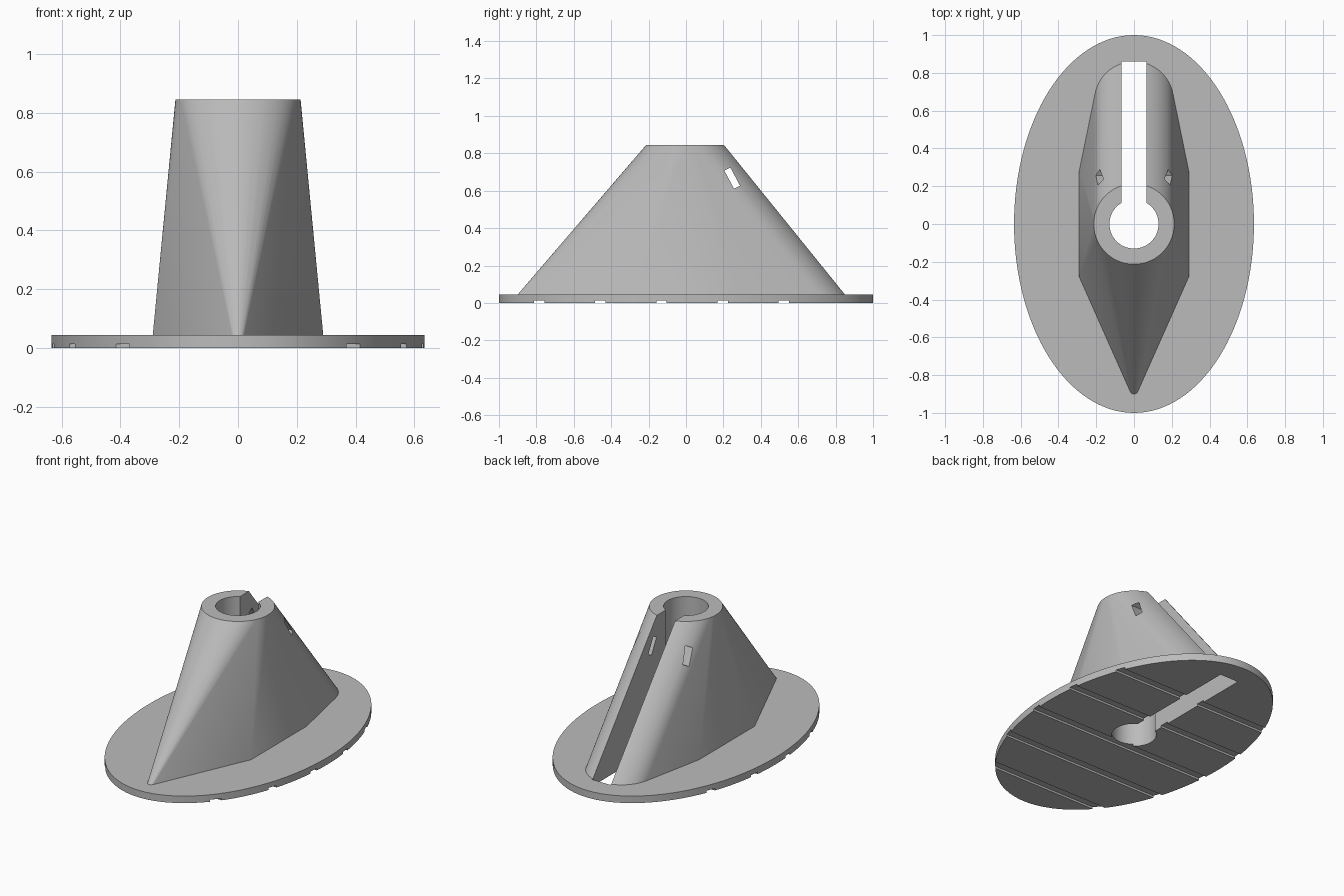
import bpy
import bmesh
from math import cos, sin, pi, radians
from mathutils import Matrix

cube = bpy.data.objects.get("Cube")
if cube:
    bpy.data.objects.remove(cube, do_unlink=True)

PLATE_TOP, CONE_TOP = 0.045, 0.845

grey = bpy.data.materials.new("plain grey")
grey.use_nodes = True
grey.diffuse_color = (0.5, 0.5, 0.5, 1)
grey.node_tree.nodes["Principled BSDF"].inputs["Base Color"].default_value = (0.5, 0.5, 0.5, 1)


def finish(name, bm):
    bmesh.ops.recalc_face_normals(bm, faces=bm.faces)
    mesh = bpy.data.meshes.new(name)
    bm.to_mesh(mesh)
    bm.free()
    mesh.materials.append(grey)
    obj = bpy.data.objects.new(name, mesh)
    bpy.context.collection.objects.link(obj)
    return obj


def cylinder(name, rx, ry, z0, z1, segments):
    bm = bmesh.new()
    place = Matrix.Translation((0, 0, (z0 + z1) / 2)) @ Matrix.Diagonal((rx, ry, z1 - z0, 1))
    bmesh.ops.create_cone(bm, cap_ends=True, segments=segments, radius1=1, radius2=1,
                          depth=1, matrix=place)
    return finish(name, bm)


def box(name, centre, size, tilt=0):
    bm = bmesh.new()
    place = Matrix.Translation(centre) @ Matrix.Rotation(tilt, 4, "X") @ Matrix.Diagonal((*size, 1))
    bmesh.ops.create_cube(bm, size=1, matrix=place)
    return finish(name, bm)


def ring(y, r, z, n):
    return [(r * cos(2 * pi * i / n), y + r * sin(2 * pi * i / n), z) for i in range(n)]


def combine(target, tool, operation):
    mod = target.modifiers.new(tool.name, "BOOLEAN")
    mod.object, mod.operation, mod.solver = tool, operation, "EXACT"
    bpy.context.view_layer.objects.active = target
    bpy.ops.object.modifier_apply(modifier=mod.name)
    bpy.data.objects.remove(tool, do_unlink=True)


# Oval base plate
mount = cylinder("slotted_mount", 0.635, 1.0, 0, PLATE_TOP, 128)

# Tapered body: pointed nose, square shoulders and round tail, hulled to a round top
points = ring(0, 0.213, CONE_TOP, 96)
for z in (PLATE_TOP / 2, PLATE_TOP):
    points += ring(-0.878, 0.022, z, 32) + ring(0.65, 0.21, z, 96)
    points += [(sx * 0.29, sy * 0.28, z) for sx in (-1, 1) for sy in (-1, 1)]
bm = bmesh.new()
for p in points:
    bm.verts.new(p)
hull = bmesh.ops.convex_hull(bm, input=bm.verts)
spare = {v for v in hull["geom_interior"] if isinstance(v, bmesh.types.BMVert)}
bmesh.ops.delete(bm, geom=list(spare), context="VERTS")
bmesh.ops.dissolve_limit(bm, angle_limit=radians(0.1), verts=bm.verts, edges=bm.edges)
combine(mount, finish("body", bm), "UNION")

# Central bore and the slot that opens it to the back
combine(mount, cylinder("bore", 0.13, 0.13, -0.2, 1.1, 64), "DIFFERENCE")
combine(mount, box("slot", (0, 0.43, 0.45), (0.13, 0.86, 1.3)), "DIFFERENCE")

# Tilted cross hole for a tie near the top
combine(mount, box("tie_hole", (0, 0.247, 0.667), (1, 0.036, 0.11), radians(28)), "DIFFERENCE")

# Grooves across the underside
for i in range(5):
    y = -0.785 + i * 0.327
    combine(mount, box("groove", (0, y, 0), (1.5, 0.056, 0.026)), "DIFFERENCE")

bpy.ops.object.select_all(action="DESELECT")
mount.select_set(True)
bpy.context.view_layer.objects.active = mount
bpy.ops.object.shade_smooth_by_angle(angle=radians(30))
